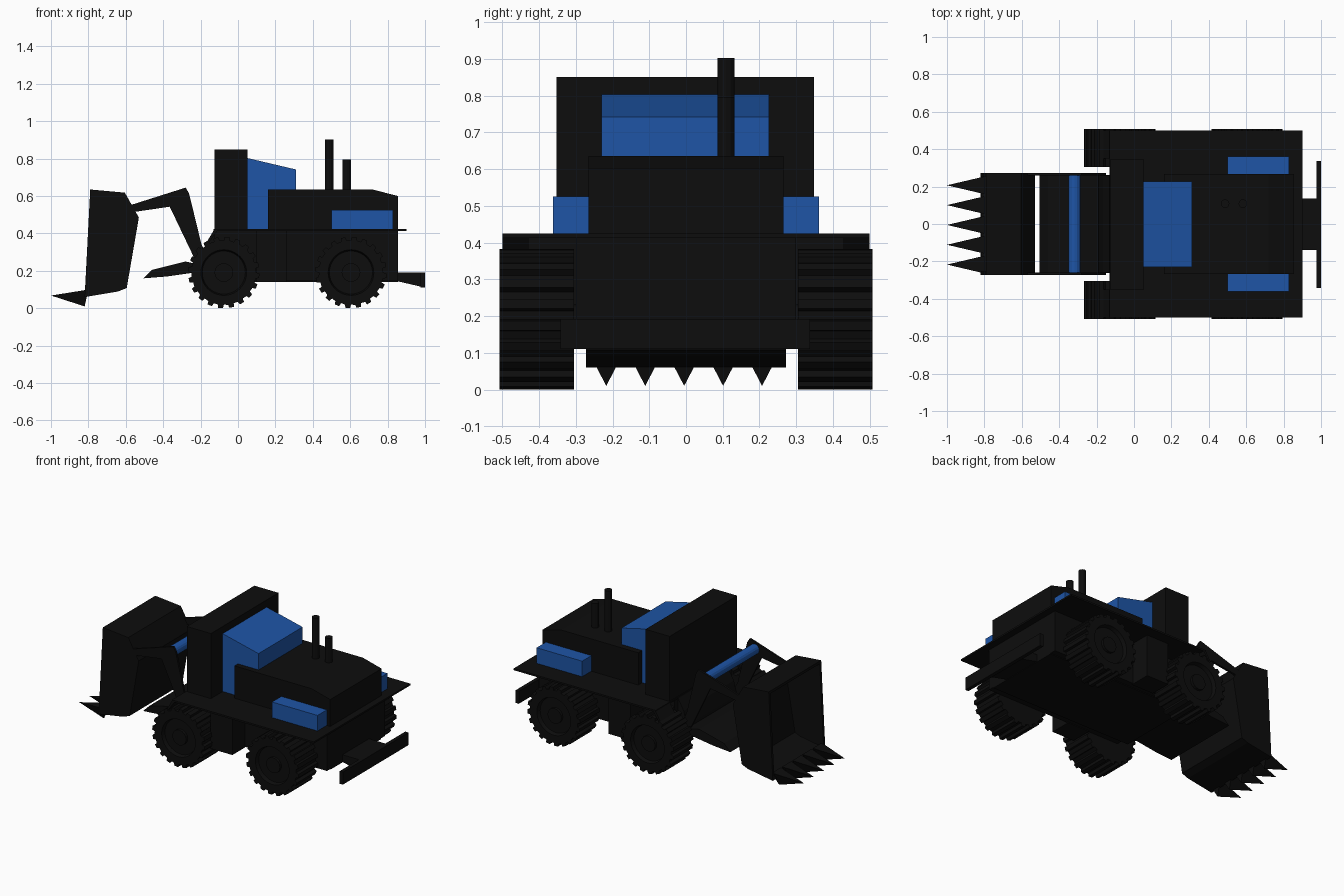
import bpy, bmesh, math

if "Cube" in bpy.data.objects:
    bpy.data.objects.remove(bpy.data.objects["Cube"])

def material(name, rgb):
    m = bpy.data.materials.new(name)
    m.diffuse_color = (*rgb, 1)
    m.use_nodes = True
    m.node_tree.nodes["Principled BSDF"].inputs["Base Color"].default_value = m.diffuse_color
    return m

BLACK = material("black", (0.004, 0.004, 0.004))
BLUE = material("blue", (0.013, 0.09, 0.38))

def finish(name, bm, mat):
    bmesh.ops.recalc_face_normals(bm, faces=bm.faces)
    me = bpy.data.meshes.new(name)
    bm.to_mesh(me)
    bm.free()
    me.materials.append(mat)
    ob = bpy.data.objects.new(name, me)
    bpy.context.collection.objects.link(ob)
    return ob

def prism(name, pts, y0, y1, mat=BLACK):
    """Side profile (x, z) extruded from y0 to y1."""
    bm = bmesh.new()
    a = [bm.verts.new((x, y0, z)) for x, z in pts]
    b = [bm.verts.new((x, y1, z)) for x, z in pts]
    bm.faces.new(a)
    bm.faces.new(b)
    n = len(pts)
    for i in range(n):
        j = (i + 1) % n
        bm.faces.new((a[i], a[j], b[j], b[i]))
    return finish(name, bm, mat)

def box(name, x0, x1, y0, y1, z0, z1, mat=BLACK):
    return prism(name, [(x0, z0), (x1, z0), (x1, z1), (x0, z1)], y0, y1, mat)

def circle(cx, cz, r, n):
    return [(cx + r * math.cos(2 * math.pi * i / n),
             cz + r * math.sin(2 * math.pi * i / n)) for i in range(n)]

# Chassis, side plate and steps
prism("chassis", [(-0.12, 0.42), (-0.165, 0.34), (-0.19, 0.25), (-0.17, 0.14),
                  (0.855, 0.14), (0.855, 0.42)], -0.26, 0.26)
box("chassis_sides", -0.125, 0.855, -0.30, 0.30, 0.145, 0.42)
box("deck_plate", -0.13, 0.90, -0.50, 0.50, 0.413, 0.424)
for s, side in ((-1, "right"), (1, "left")):
    box("step_box_" + side, 0.10, 0.26, s * 0.29, s * 0.43, 0.14, 0.415)
    prism("fender_flap_" + side, [(-0.125, 0.424), (-0.17, 0.35), (-0.16, 0.345),
                                  (-0.11, 0.415)], s * 0.35, s * 0.50)
    box("side_tank_" + side, 0.50, 0.83, s * 0.265, s * 0.362, 0.424, 0.526, BLUE)

# Cab, windscreen block and hood
box("cab", -0.125, 0.05, -0.352, 0.348, 0.42, 0.85)
prism("cab_window", [(0.05, 0.42), (0.31, 0.42), (0.31, 0.742), (0.05, 0.803)],
      -0.23, 0.226, BLUE)
prism("hood", [(0.16, 0.42), (0.855, 0.42), (0.855, 0.60), (0.72, 0.635), (0.16, 0.635)],
      -0.266, 0.266)

# Exhaust pipes
for name, x, top in (("exhaust_tall", 0.487, 0.902), ("exhaust_short", 0.582, 0.795)):
    bm = bmesh.new()
    bmesh.ops.create_cone(bm, cap_ends=True, segments=12, radius1=0.023, radius2=0.023,
                          depth=top - 0.6)
    bmesh.ops.translate(bm, verts=bm.verts, vec=(x, 0.109, (top + 0.6) / 2))
    finish(name, bm, BLACK)

# Rear hitch and bumper
prism("hitch", [(0.85, 0.145), (0.98, 0.115), (0.98, 0.19), (0.85, 0.19)], -0.14, 0.136)
box("rear_bumper", 0.976, 1.0, -0.342, 0.338, 0.11, 0.192)

# Wheels: lugged tyre with a recessed rim and hub
def wheel(name, cx, s):
    cz, lugs = 0.191, 20
    outline = []
    for i in range(lugs):
        for f, r in ((0.0, 0.172), (0.42, 0.174), (0.5, 0.191), (0.92, 0.191)):
            a = 2 * math.pi * (i + f) / lugs
            outline.append((cx + r * math.cos(a), cz + r * math.sin(a)))
    tyre = prism(name + "_tyre", outline, s * 0.305, s * 0.508)
    bm = bmesh.new()
    bm.from_mesh(tyre.data)
    # replace the outer cap by a ring and a dished rim
    cap = [f for f in bm.faces if len(f.verts) > 4 and abs(f.calc_center_median().y) > 0.45]
    rings = ((0.122, 0.0), (0.115, 0.025))
    for r, d in rings:
        bmesh.ops.inset_region(bm, faces=cap, thickness=0.001)
        for v in cap[0].verts:
            a = math.atan2(v.co.z - cz, v.co.x - cx)
            v.co = (cx + r * math.cos(a), s * (0.508 - d), cz + r * math.sin(a))
    bm.to_mesh(tyre.data)
    bm.free()
    prism(name + "_hub", circle(cx, cz, 0.05, 16), s * 0.45, s * 0.50)
    prism(name + "_axle", circle(cx, cz, 0.04, 12), s * 0.25, s * 0.32)

for s, side in ((-1, "right"), (1, "left")):
    wheel("front_wheel_" + side, -0.076, s)
    wheel("rear_wheel_" + side, 0.604, s)

# Bucket: curved shell, end plates and teeth
outer = [(-0.79, 0.635), (-0.605, 0.618), (-0.53, 0.485), (-0.595, 0.108),
         (-0.64, 0.09), (-0.82, 0.06)]
inner = [(-0.815, 0.078), (-0.648, 0.106), (-0.612, 0.122), (-0.549, 0.482),
         (-0.616, 0.601), (-0.79, 0.617)]
prism("bucket_shell", outer + inner, -0.272, 0.272)
for s, side in ((-1, "right"), (1, "left")):
    prism("bucket_end_" + side, outer, s * 0.255, s * 0.272)
for i in range(5):
    y = (i - 2) * 0.106 - 0.005
    bm = bmesh.new()
    v = [bm.verts.new(p) for p in ((-1.0, y, 0.068), (-0.80, y - 0.047, 0.10),
                                   (-0.80, y + 0.047, 0.10), (-0.82, y, 0.01))]
    for f in ((0, 1, 2), (0, 1, 3), (0, 2, 3), (1, 2, 3)):
        bm.faces.new([v[k] for k in f])
    finish("bucket_tooth_%d" % (i + 1), bm, BLACK)

# Lift arms, cross tube and lower push frame
arm = [(-0.57, 0.553), (-0.28, 0.645), (-0.262, 0.615), (-0.195, 0.34), (-0.15, 0.25),
       (-0.18, 0.20), (-0.225, 0.25), (-0.365, 0.543), (-0.555, 0.515)]
for s, side in ((-1, "right"), (1, "left")):
    prism("lift_arm_" + side, arm, s * 0.258, s * 0.272)
prism("cross_tube", circle(-0.318, 0.588, 0.033, 16), -0.26, 0.26, BLUE)
prism("push_frame", [(-0.505, 0.16), (-0.46, 0.205), (-0.28, 0.25), (-0.13, 0.215),
                     (-0.13, 0.16), (-0.24, 0.19), (-0.38, 0.17)], -0.262, 0.262)
